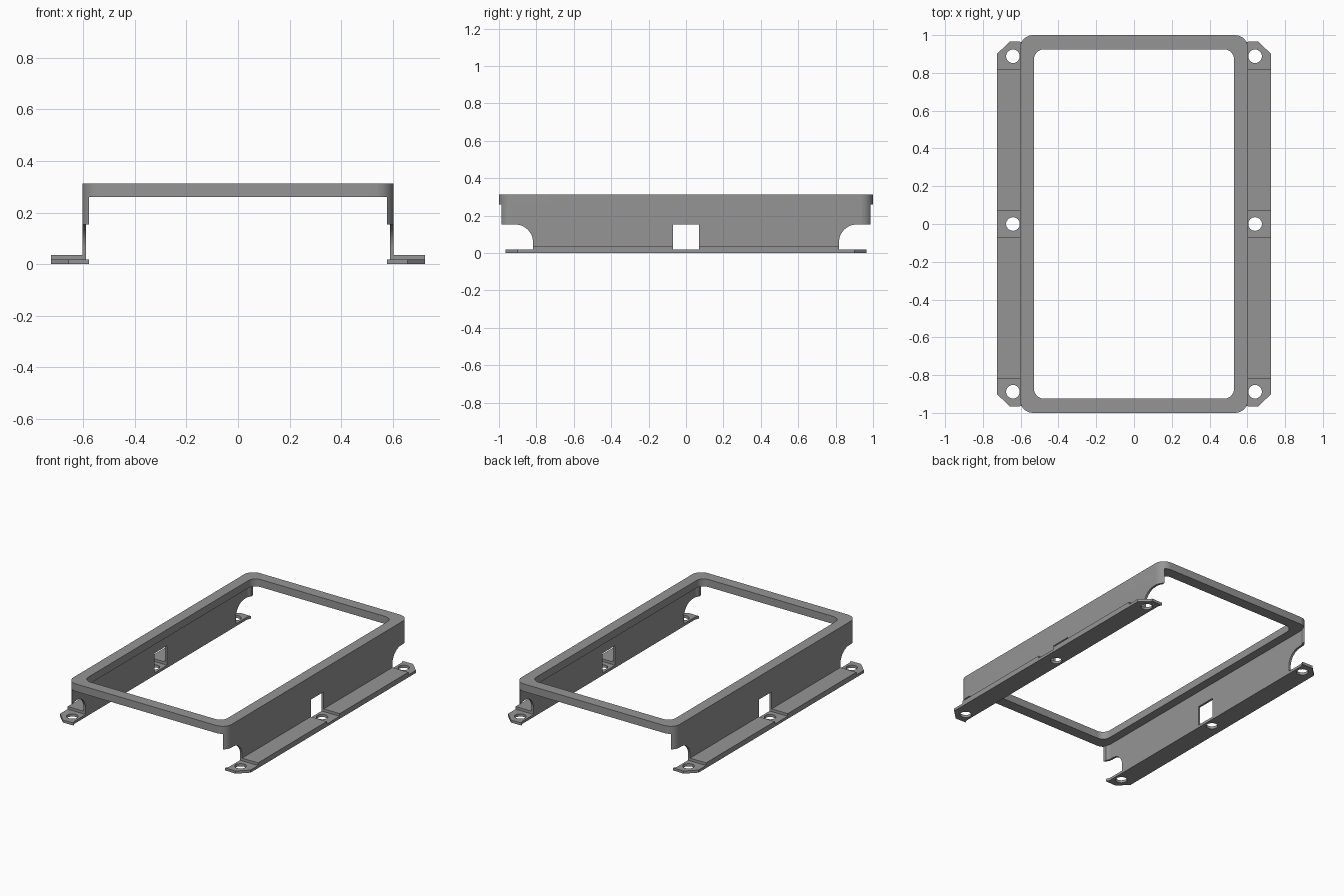
import bpy, bmesh
from math import sin, cos, radians, asin, acos, degrees

cube = bpy.data.objects.get("Cube")
if cube:
    bpy.data.objects.remove(cube, do_unlink=True)

grey = bpy.data.materials.new("mid grey")
grey.use_nodes = True
grey.diffuse_color = (0.3, 0.3, 0.3, 1)
grey.node_tree.nodes["Principled BSDF"].inputs["Base Color"].default_value = (0.3, 0.3, 0.3, 1)

# Main dimensions
OUT_X, OUT_Y, R = 0.604, 1.0, 0.07       # rim outline
WALL = 0.015                             # side wall thickness
CUT_X = 0.577                            # where the curled wall ends stop
PAD_Z, FLANGE_Z, NOTCH_Z, RIM_Z, TOP = 0.018, 0.036, 0.153, 0.26, 0.312
FOOT_X, FOOT_Y = 0.726, 0.966
STEP_Y, GAP_Y = 0.818, 0.07


def arc(cx, cy, r, a, b, n=12):
    angles = [radians(a + (b - a) * i / n) for i in range(n + 1)]
    return [(cx + r * cos(t), cy + r * sin(t)) for t in angles]


def flip_y(points):
    return [(x, -y) for x, y in reversed(points)]


def finish(name, bm):
    bmesh.ops.recalc_face_normals(bm, faces=bm.faces)
    mesh = bpy.data.meshes.new(name)
    bm.to_mesh(mesh)
    bm.free()
    mesh.materials.append(grey)
    obj = bpy.data.objects.new(name, mesh)
    bpy.context.collection.objects.link(obj)
    return obj


def prism(name, points, lo, hi, along_x=False):
    """Extrude an outline along z, or a (y, z) outline along x."""
    place = (lambda u, v, w: (w, u, v)) if along_x else (lambda u, v, w: (u, v, w))
    bm = bmesh.new()
    low = [bm.verts.new(place(u, v, lo)) for u, v in points]
    high = [bm.verts.new(place(u, v, hi)) for u, v in points]
    bm.faces.new(low)
    bm.faces.new(high)
    for i in range(len(low)):
        j = (i + 1) % len(low)
        bm.faces.new((low[i], low[j], high[j], high[i]))
    return finish(name, bm)


def rect(x0, x1, y0, y1):
    return [(x0, y0), (x1, y0), (x1, y1), (x0, y1)]


def activate(obj):
    bpy.ops.object.select_all(action='DESELECT')
    obj.select_set(True)
    bpy.context.view_layer.objects.active = obj


def cut(obj, cutter):
    cutter.hide_render = True
    activate(obj)
    mod = obj.modifiers.new("cut", 'BOOLEAN')
    mod.operation = 'DIFFERENCE'
    mod.solver = 'EXACT'
    mod.object = cutter
    bpy.ops.object.modifier_apply(modifier=mod.name)
    bpy.data.objects.remove(cutter, do_unlink=True)


def shade(obj):
    activate(obj)
    bpy.ops.object.shade_smooth_by_angle(angle=radians(30))


def mirror_x(obj):
    mod = obj.modifiers.new("mirror", 'MIRROR')
    mod.use_axis[0] = True


def rounded(hx, hy, r):
    points = []
    for k, (sx, sy) in enumerate([(1, 1), (-1, 1), (-1, -1), (1, -1)]):
        points += arc(sx * (hx - r), sy * (hy - r), r, 90 * k, 90 * k + 90)
    return points


# Top rim: a rounded rectangular ring
outer, inner = rounded(OUT_X, OUT_Y, R), rounded(0.53, 0.925, 0.055)
bm = bmesh.new()
loops = [[bm.verts.new((x, y, z)) for x, y in pts]
         for pts, z in ((outer, RIM_Z), (outer, TOP), (inner, TOP), (inner, RIM_Z))]
for a, b in zip(loops, loops[1:] + loops[:1]):
    for i in range(len(a)):
        j = (i + 1) % len(a)
        bm.faces.new((a[i], a[j], b[j], b[i]))
shade(finish("top_rim", bm))

# Side wall, curling slightly round the corners at both ends
cx, cy, r_in = OUT_X - R, OUT_Y - R, R - WALL
out_arc = arc(cx, cy, R, 0, degrees(acos((CUT_X - cx) / R)))
in_arc = arc(cx, cy, r_in, degrees(acos((CUT_X - cx) / r_in)), 0)
end = out_arc + in_arc
wall = prism("side_wall", end + flip_y(end), PAD_Z, RIM_Z)

# End notches with a rounded inner corner, and the middle window
notch = [(STEP_Y, -0.1)] + arc(STEP_Y + 0.095, NOTCH_Z - 0.095, 0.095, 180, 90) \
    + [(1.1, NOTCH_Z), (1.1, -0.1)]
for side in (1, -1):
    cut(wall, prism("notch_cutter", [(side * y, z) for y, z in notch], 0.4, 0.8, True))
cut(wall, prism("window_cutter", rect(-GAP_Y, GAP_Y, -0.1, NOTCH_Z), 0.4, 0.8, True))
shade(wall)
mirror_x(wall)

# Thin foot strip with clipped outer corners and screw holes
tip = [(FOOT_X, 0.9), (0.658, FOOT_Y)] + in_arc
foot = prism("foot_strip", tip + flip_y(tip), 0, PAD_Z)
for y in (-0.888, 0, 0.888):
    cut(foot, prism("hole_cutter", arc(0.641, y, 0.036, 0, 348.75, 31), -0.1, 0.1))
shade(foot)
mirror_x(foot)

# Raised flanges between the screw pads
for name, y0, y1 in (("front_flange", -STEP_Y, -GAP_Y), ("back_flange", GAP_Y, STEP_Y)):
    mirror_x(prism(name, rect(OUT_X - WALL, FOOT_X, y0, y1), PAD_Z, FLANGE_Z))
